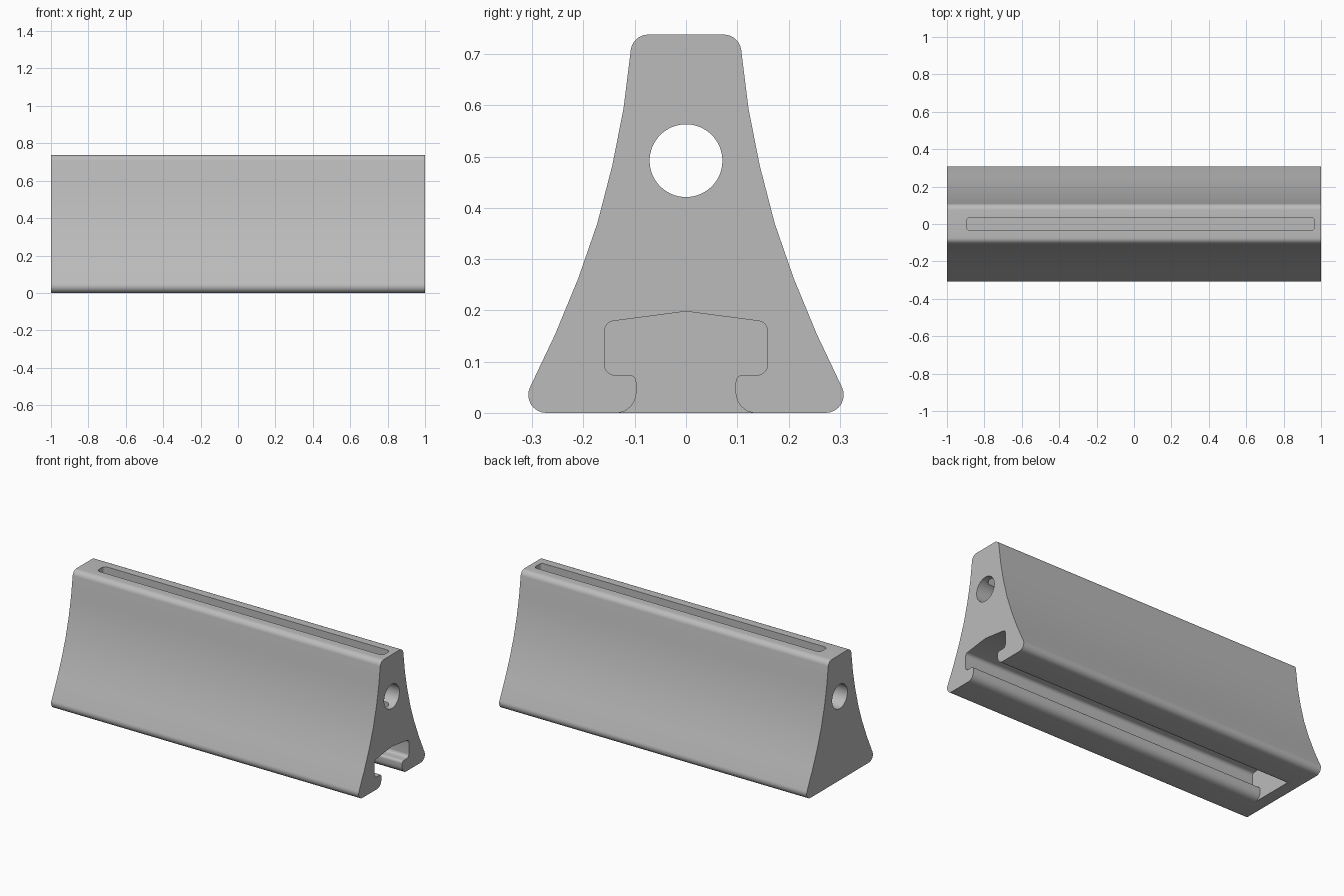
import bpy, math
from mathutils import Vector, Matrix

cube = bpy.data.objects.get("Cube")
if cube:
    bpy.data.objects.remove(cube, do_unlink=True)

grey = bpy.data.materials.new("plain grey")
grey.use_nodes = True
colour = (0.5, 0.5, 0.5, 1)
grey.diffuse_color = colour
grey.node_tree.nodes["Principled BSDF"].inputs["Base Color"].default_value = colour


def rounded(corners, steps=8):
    """Round a closed outline given as (u, v, radius) corners."""
    out = []
    for i, (u, v, r) in enumerate(corners):
        p = Vector((u, v))
        if r == 0:
            out.append(p)
            continue
        a = (Vector(corners[i - 1][:2]) - p).normalized()
        b = (Vector(corners[(i + 1) % len(corners)][:2]) - p).normalized()
        half = a.angle(b) / 2
        centre = p + (a + b).normalized() * (r / math.sin(half))
        start = p + a * (r / math.tan(half)) - centre
        end = p + b * (r / math.tan(half)) - centre
        turn = start.angle_signed(end)
        for k in range(steps + 1):
            out.append(centre + Matrix.Rotation(-turn * k / steps, 2) @ start)
    return out


def mirrored(half):
    """Complete a right-hand half outline, listed bottom to top."""
    return half + [(-u, v, r) for u, v, r in reversed(half) if u]


def prism(name, outline, low, high, axis):
    """Extrude an outline along x (outline in y, z) or z (outline in x, y)."""
    def place(p, w):
        return (w, p.x, p.y) if axis == "x" else (p.x, p.y, w)
    n = len(outline)
    verts = [place(p, w) for w in (low, high) for p in outline]
    faces = [list(range(n))[::-1], list(range(n, 2 * n))]
    faces += [(i, (i + 1) % n, n + (i + 1) % n, n + i) for i in range(n)]
    mesh = bpy.data.meshes.new(name)
    mesh.from_pydata(verts, [], faces)
    mesh.materials.append(grey)
    obj = bpy.data.objects.new(name, mesh)
    bpy.context.collection.objects.link(obj)
    return obj


# Flared body with concave sides
body_half = [(0.328, 0, 0.035), (0.255, 0.154, 0), (0.21, 0.263, 0),
             (0.173, 0.37, 0), (0.144, 0.482, 0), (0.122, 0.593, 0),
             (0.104, 0.738, 0.034)]
body = prism("flared_body", rounded(mirrored(body_half)), -1, 1, "x")

# T-shaped rail channel with a flared mouth, closed at one end
channel_half = [(0.15, -0.02, 0), (0.132, 0, 0), (0.12, 0.003, 0),
                (0.108, 0.012, 0), (0.1, 0.024, 0), (0.097, 0.037, 0),
                (0.097, 0.074, 0.014), (0.159, 0.074, 0.02),
                (0.159, 0.177, 0.02), (0, 0.198, 0)]
channel = prism("rail_channel_cutter", rounded(mirrored(channel_half)), -0.93, 1.1, "x")

# Round bore running the full length
bore_outline = [Vector((0.071 * math.cos(t), 0.492 + 0.071 * math.sin(t)))
                for t in (math.tau * i / 64 for i in range(64))]
bore = prism("bore_cutter", bore_outline, -1.1, 1.1, "x")

# Narrow slot in the top, reaching below the bore
slot_outline = rounded([(-0.895, -0.035, 0.02), (0.965, -0.035, 0.02),
                        (0.965, 0.035, 0.02), (-0.895, 0.035, 0.02)])
slot = prism("top_slot_cutter", slot_outline, 0.35, 0.8, "z")

# Cut the openings, then discard the cutters
bpy.context.view_layer.objects.active = body
for cutter in (channel, bore, slot):
    cutter.hide_render = True
    mod = body.modifiers.new(cutter.name, "BOOLEAN")
    mod.operation = "DIFFERENCE"
    mod.solver = "EXACT"
    mod.object = cutter
    bpy.ops.object.modifier_apply(modifier=mod.name)
    bpy.data.objects.remove(cutter, do_unlink=True)

bpy.ops.object.select_all(action="DESELECT")
body.select_set(True)
bpy.ops.object.shade_smooth_by_angle(angle=math.radians(30))
